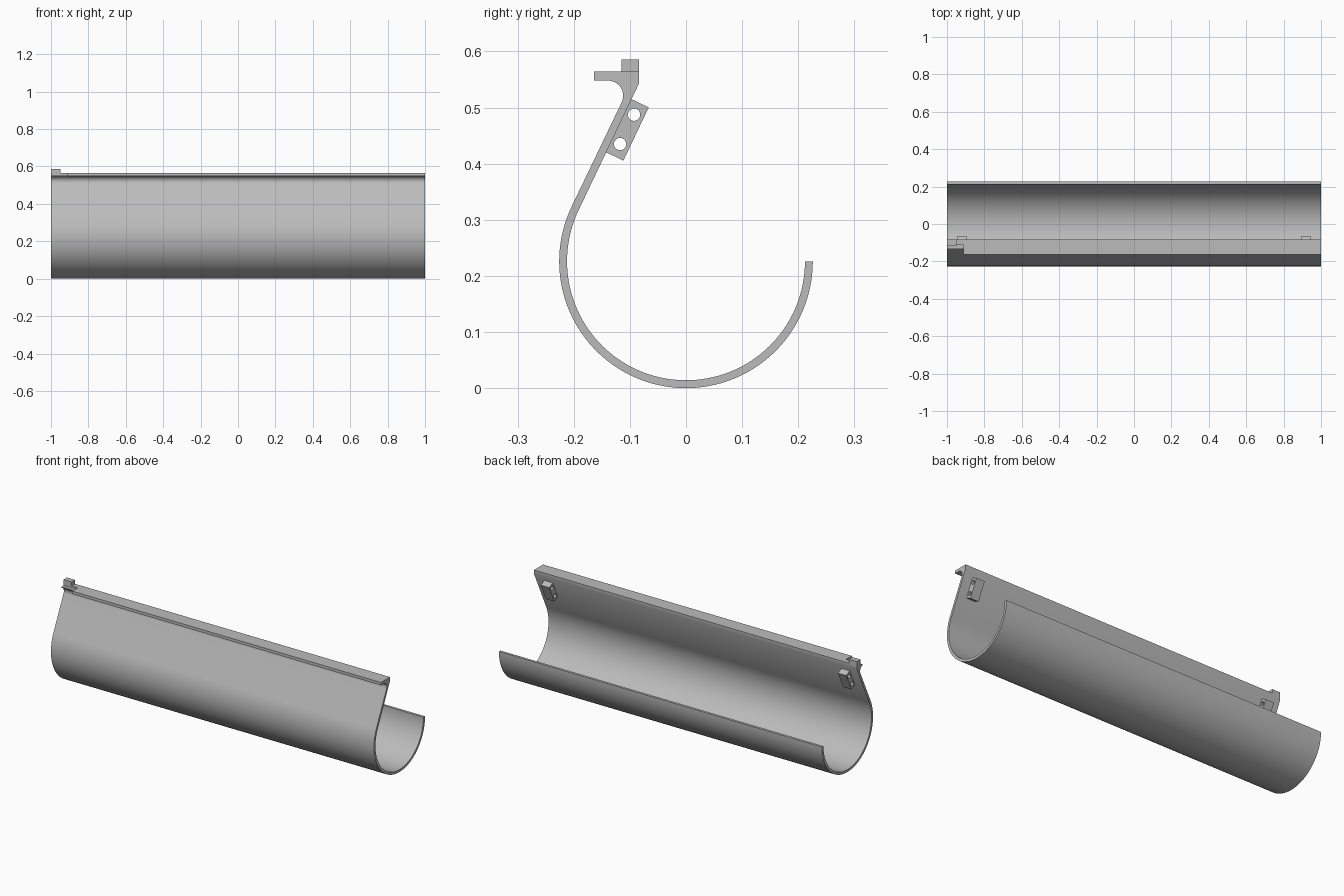
import bpy, bmesh
from math import sin, cos, radians
from mathutils import Vector

if "Cube" in bpy.data.objects:
    bpy.data.objects.remove(bpy.data.objects["Cube"], do_unlink=True)

grey = bpy.data.materials.new("plain grey")
grey.use_nodes = True
grey.diffuse_color = (0.5, 0.5, 0.5, 1)
grey.node_tree.nodes["Principled BSDF"].inputs["Base Color"].default_value = (0.5, 0.5, 0.5, 1)


def arc(cy, cz, r, start, end, steps):
    """Points (y, z) along a circular arc, angles in degrees."""
    angles = [radians(start + (end - start) * i / steps) for i in range(steps + 1)]
    return [(cy + r * cos(a), cz + r * sin(a)) for a in angles]


def extrude(name, profile, x0, x1):
    """Solid with a (y, z) profile running along x."""
    bm = bmesh.new()
    face = bm.faces.new([bm.verts.new((x0, y, z)) for y, z in profile])
    moved = bmesh.ops.extrude_face_region(bm, geom=[face])["geom"]
    bmesh.ops.translate(bm, vec=(x1 - x0, 0, 0),
                        verts=[v for v in moved if isinstance(v, bmesh.types.BMVert)])
    bmesh.ops.recalc_face_normals(bm, faces=bm.faces)
    mesh = bpy.data.meshes.new(name)
    bm.to_mesh(mesh)
    bm.free()
    mesh.materials.append(grey)
    obj = bpy.data.objects.new(name, mesh)
    bpy.context.collection.objects.link(obj)
    return obj


def finish(obj, cutters=()):
    """Cut the object, then smooth its curved faces."""
    bpy.ops.object.select_all(action="DESELECT")
    obj.select_set(True)
    bpy.context.view_layer.objects.active = obj
    for cutter in cutters:
        mod = obj.modifiers.new("cut", "BOOLEAN")
        mod.operation, mod.solver, mod.object = "DIFFERENCE", "EXACT", cutter
        bpy.ops.object.modifier_apply(modifier=mod.name)
        bpy.data.objects.remove(cutter, do_unlink=True)
    bpy.ops.object.shade_smooth_by_angle(angle=radians(30))


# Trough: round bowl, sloping back wall and top flange in one profile
R, WALL, LEAN = 0.226, 0.014, 25.5
turn = -180 - LEAN
outer = arc(0, R, R, 0, turn + 0, 72)
inner = arc(0, R, R - WALL, turn, 0, 72)
along = Vector((sin(radians(LEAN)), cos(radians(LEAN))))
inward = Vector((along.y, -along.x))
wall_foot = Vector(inner[0])
back_y = -0.084
wall_top = wall_foot + along * (back_y - wall_foot.x) / along.x
fillet = arc(-0.139, 0.521, 0.027, -LEAN, 90, 16)
flange = [(-0.164, 0.548), (-0.164, 0.564), (back_y, 0.564)]
trough = extrude("trough", outer + fillet + flange + [tuple(wall_top)] + inner, -1, 1)

# Notch at the right end of the flange, leaving a thin ledge
notch = extrude("notch_cutter", [(-0.2, 0.53), (-0.133, 0.53), (-0.133, 0.553),
                                 (-0.113, 0.553), (-0.113, 0.6), (-0.2, 0.6)], -1.1, -0.912)
finish(trough, [notch])

# Stop tab above the notch
finish(extrude("stop_tab", [(-0.115, 0.564), (back_y, 0.564),
                            (back_y, 0.586), (-0.115, 0.586)], -1, -0.95))

# Two drilled brackets on the inside of the wall
for side, x in (("right", -0.92), ("left", 0.92)):
    low, high, depth = 0.114, 0.219, 0.036
    corners = [wall_foot + along * t + inward * d
               for t, d in ((low, -0.003), (high, -0.003), (high, depth - 0.002), (low, depth - 0.002))]
    bracket = extrude(side + "_bracket", [tuple(c) for c in corners], x - 0.026, x + 0.026)
    holes = []
    for t in (0.138, 0.196):
        c = wall_foot + along * t + inward * 0.016
        holes.append(extrude("hole_cutter", arc(c.x, c.y, 0.011, 0, 345, 23), x - 0.1, x + 0.1))
    finish(bracket, holes)
